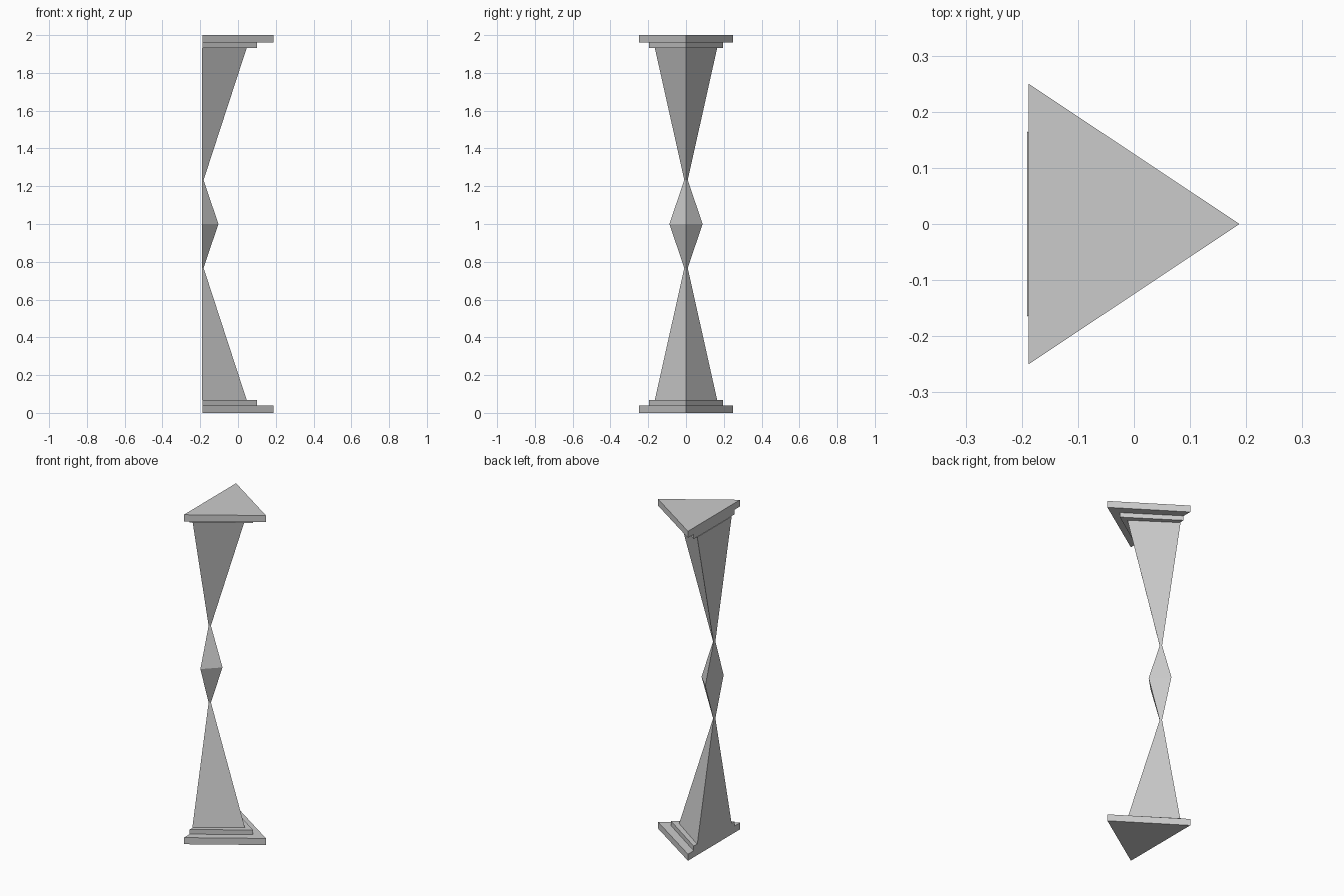
import bpy, bmesh

if "Cube" in bpy.data.objects:
    bpy.data.objects.remove(bpy.data.objects["Cube"])


def triangular_loft(name, sections):
    """Loft triangles given as (z, back x, tip x, half width)."""
    bm = bmesh.new()
    rings = []
    for z, back, tip, half in sections:
        rings.append([bm.verts.new(p) for p in
                      ((back, -half, z), (tip, 0, z), (back, half, z))])
    for low, high in zip(rings, rings[1:]):
        for i in range(3):
            j = (i + 1) % 3
            bm.faces.new((low[i], low[j], high[j], high[i]))
    bm.faces.new(rings[0][::-1])
    bm.faces.new(rings[-1])
    bmesh.ops.recalc_face_normals(bm, faces=bm.faces)
    mesh = bpy.data.meshes.new(name)
    bm.to_mesh(mesh)
    bm.free()
    obj = bpy.data.objects.new(name, mesh)
    bpy.context.collection.objects.link(obj)
    return obj


BACK = -0.188

# Stepped plates, repeated at foot and head
for step, z0, z1, tip, half in (("outer", 0, 0.04, 0.188, 0.25),
                                ("inner", 0.04, 0.068, 0.10, 0.195)):
    for place, a, b in (("base", z0, z1), ("capital", 2 - z1, 2 - z0)):
        triangular_loft(f"{place}_{step}_plate",
                        [(a, BACK, tip, half), (b, BACK, tip, half)])

# Pinched shaft, symmetric about mid height
SHAFT_BACK = -0.191
lower = [(0.068, SHAFT_BACK, 0.046, 0.165),
         (0.767, SHAFT_BACK, -0.182, 0.009)]
middle = [(1.0, SHAFT_BACK, -0.104, 0.088)]
upper = [(2 - z, b, t, h) for z, b, t, h in reversed(lower)]
triangular_loft("pinched_shaft", lower + middle + upper)
